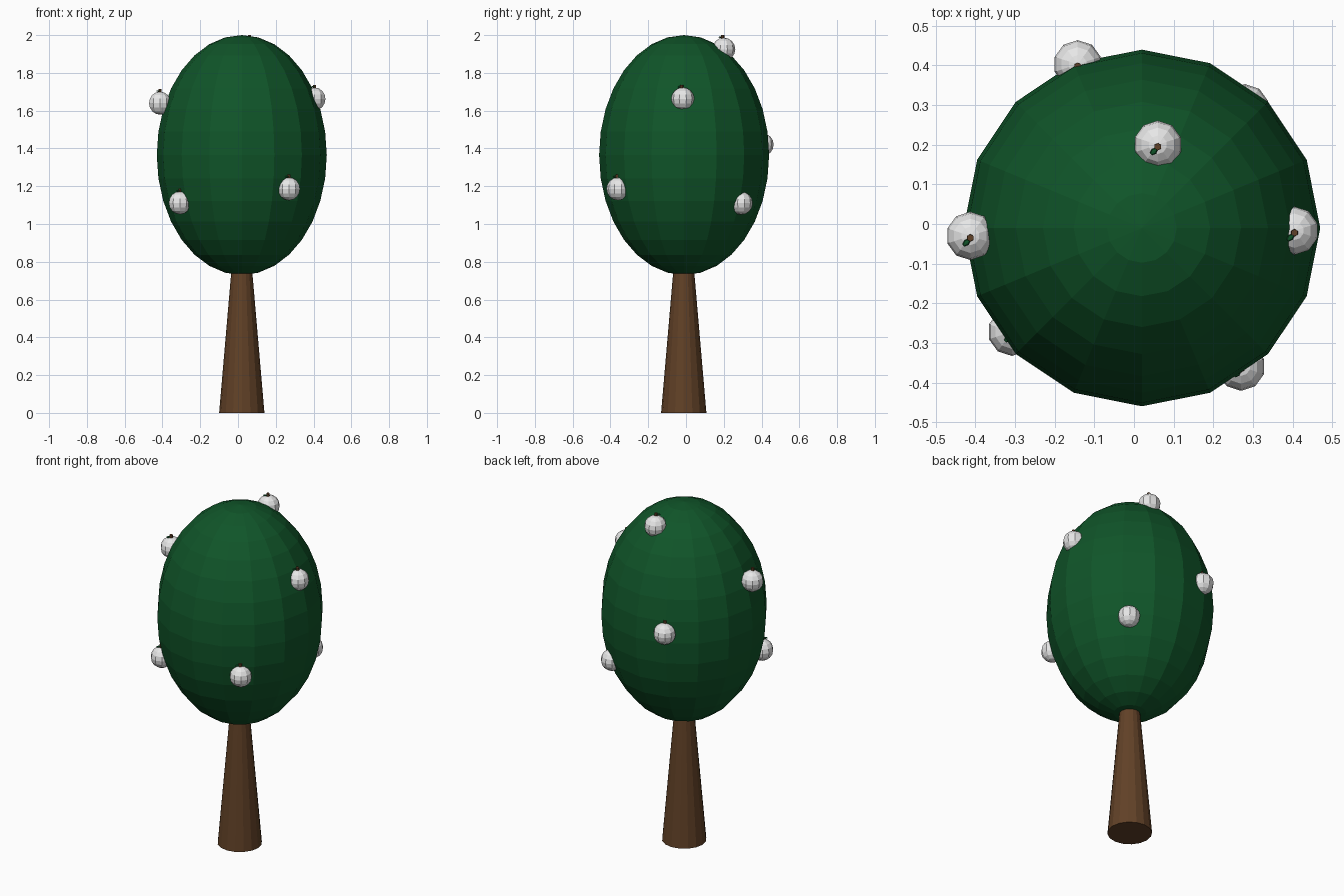
import bpy, math
from mathutils import Matrix

if "Cube" in bpy.data.objects:
    bpy.data.objects.remove(bpy.data.objects["Cube"])


def material(name, rgb):
    m = bpy.data.materials.new(name)
    m.diffuse_color = (*rgb, 1)
    m.use_nodes = True
    m.node_tree.nodes["Principled BSDF"].inputs["Base Color"].default_value = m.diffuse_color
    return m


GREEN = material("leaf green", (0.005, 0.09, 0.022))
BROWN = material("bark brown", (0.12, 0.053, 0.02))
WHITE = material("fruit white", (0.8, 0.8, 0.8))


def finish(name, mat, scale=(1, 1, 1)):
    ob = bpy.context.object
    ob.name = name
    ob.data.transform(Matrix.Diagonal((*scale, 1)))
    ob.data.materials.append(mat)
    return ob


def sphere(name, mat, loc, scale, seg, rings):
    bpy.ops.mesh.primitive_uv_sphere_add(segments=seg, ring_count=rings, radius=1, location=loc)
    return finish(name, mat, scale)


def cone(name, mat, loc, r1, r2, depth, sides):
    bpy.ops.mesh.primitive_cone_add(vertices=sides, radius1=r1, radius2=r2, depth=depth,
                                    location=(loc[0], loc[1], loc[2] + depth / 2))
    return finish(name, mat)


# Tapered trunk and egg-shaped crown
cone("trunk", BROWN, (0.02, -0.012, 0), 0.12, 0.051, 0.8, 16)
sphere("crown", GREEN, (0.02, -0.01, 1.365), (0.45, 0.45, 0.635), 16, 16)

# Fruits scattered over the crown, each with a stem and a small leaf
fruits = [(-0.413, -0.03, 1.64), (0.405, -0.017, 1.662), (-0.308, -0.272, 1.112),
          (0.27, -0.36, 1.186), (0.28, 0.292, 1.11), (-0.142, 0.403, 1.42),
          (0.06, 0.2, 1.925)]
for i, (x, y, z) in enumerate(fruits, 1):
    sphere(f"fruit_{i}", WHITE, (x, y, z), (0.061, 0.061, 0.061), 10, 8)
    cone(f"stem_{i}", BROWN, (x, y - 0.005, z + 0.045), 0.01, 0.009, 0.03, 6)
    leaf = sphere(f"leaf_{i}", GREEN, (x - 0.01, y - 0.017, z + 0.064), (0.012, 0.008, 0.004), 6, 4)
    leaf.rotation_euler = (0, 0, math.radians(45))
